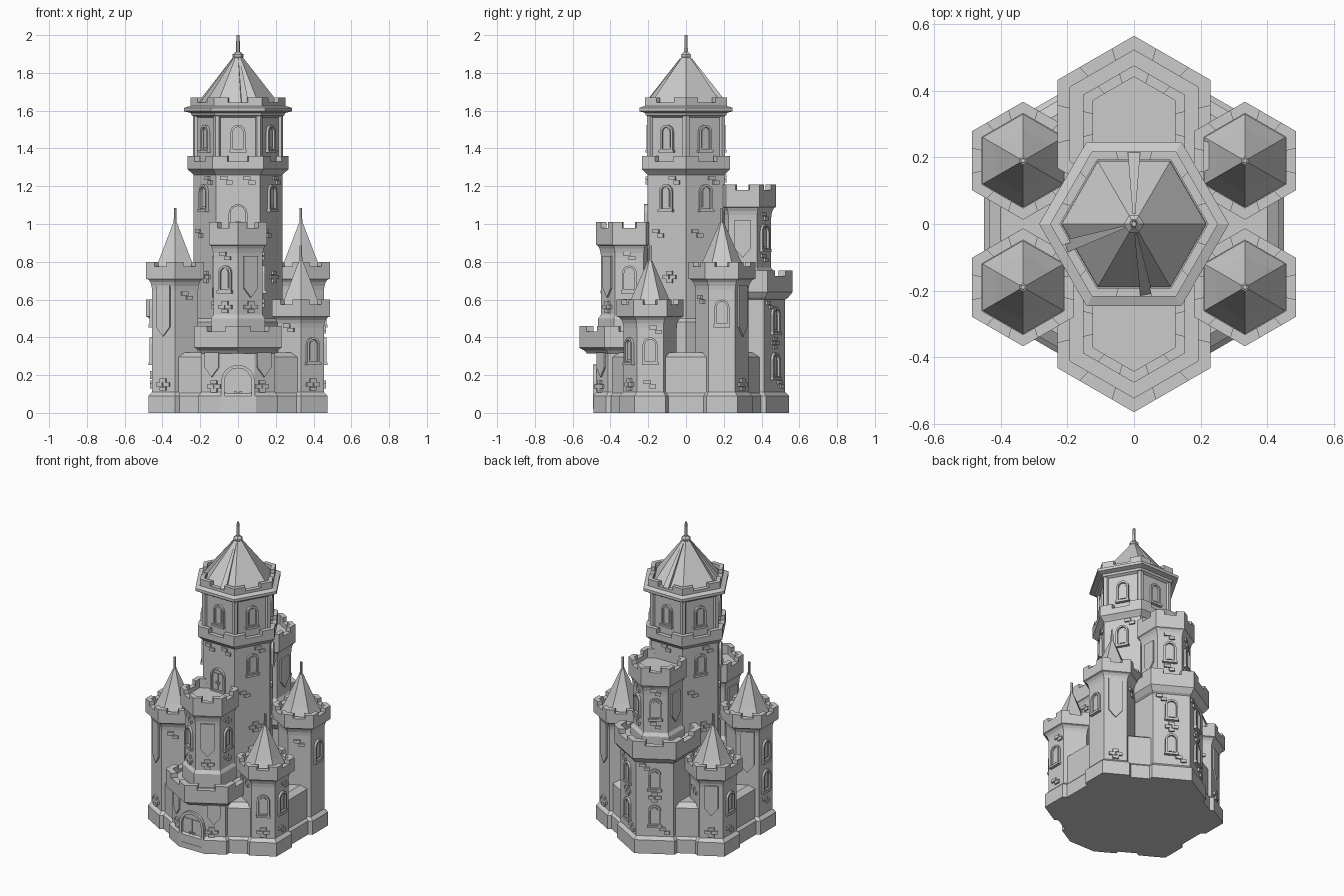
import bpy, bmesh, math
from mathutils import Matrix, Vector

if "Cube" in bpy.data.objects:
    bpy.data.objects.remove(bpy.data.objects["Cube"])

C30 = math.cos(math.pi / 6)


def finish(bm, name):
    bmesh.ops.recalc_face_normals(bm, faces=bm.faces)
    me = bpy.data.meshes.new(name)
    bm.to_mesh(me)
    bm.free()
    ob = bpy.data.objects.new(name, me)
    bpy.context.collection.objects.link(ob)
    return ob


def hexagon(r, rot, cuts=(), c=0.778):
    """Hexagon points; corners listed in cuts are chopped flat at c*r."""
    v = [Vector((r * math.cos(math.radians(rot + 60 * k)), r * math.sin(math.radians(rot + 60 * k)))) for k in range(6)]
    out = []
    for k in range(6):
        if k in cuts:
            t = 2 * (1 - c)
            out += [v[k].lerp(v[k - 1], t), v[k].lerp(v[(k + 1) % 6], t)]
        else:
            out.append(v[k])
    return out


def loft(bm, cx, cy, rot, profile, cuts=(), c=0.778):
    """Hexagonal solid following a list of (radius, z)."""
    rings = [[bm.verts.new((cx + p.x, cy + p.y, z)) for p in hexagon(r, rot, cuts, c)] for r, z in profile]
    for a, b in zip(rings, rings[1:]):
        for i in range(len(a)):
            j = (i + 1) % len(a)
            bm.faces.new((a[i], a[j], b[j], b[i]))
    bm.faces.new(rings[0][::-1])
    bm.faces.new(rings[-1])


def plate(bm, m, outline, n0, n1):
    """Extrude a (u, z) outline outward along a wall normal."""
    a = [bm.verts.new(m @ Vector((n0, u, z))) for u, z in outline]
    b = [bm.verts.new(m @ Vector((n1, u, z))) for u, z in outline]
    for i in range(len(a)):
        j = (i + 1) % len(a)
        bm.faces.new((a[i], a[j], b[j], b[i]))
    bm.faces.new(a[::-1])
    bm.faces.new(b)


def merlons(bm, cx, cy, rot, ro, ri, z0, z1):
    """Bent corner blocks on top of a parapet."""
    o, n = hexagon(ro, rot), hexagon(ri, rot)
    for k in range(6):
        p, q = k - 1, (k + 1) % 6
        pts = [o[k].lerp(o[p], .29), o[k], o[k].lerp(o[q], .29), n[k].lerp(n[q], .29), n[k], n[k].lerp(n[p], .29)]
        lo = [bm.verts.new((cx + v.x, cy + v.y, z0)) for v in pts]
        hi = [bm.verts.new((cx + v.x, cy + v.y, z1)) for v in pts]
        for i in range(6):
            j = (i + 1) % 6
            bm.faces.new((lo[i], lo[j], hi[j], hi[i]))
        for s in (lo, hi):
            bm.faces.new((s[0], s[1], s[4], s[5]))
            bm.faces.new((s[1], s[2], s[3], s[4]))


def flare(r0, r1, z0, z1):
    return [(r1 - (r1 - r0) * math.cos(t * math.pi / 8), z0 + (z1 - z0) * math.sin(t * math.pi / 8)) for t in range(5)]


def parapet(ro, ri, top, floor, notch=.025):
    return [(ro, top - notch), (ri, top - notch), (ri, floor)]


def wall_frame(cx, cy, ang, apothem, z):
    return Matrix.Translation((cx, cy, z)) @ Matrix.Rotation(math.radians(ang), 4, 'Z') @ Matrix.Translation((apothem, 0, 0))


def arch(w, h):
    """Round-topped outline with its foot at z = 0."""
    r = w / 2
    return [(-r, 0), (r, 0)] + [(r * math.cos(i * math.pi / 8), h - r + r * math.sin(i * math.pi / 8)) for i in range(9)][1 if h <= r else 0:]


def arch_frame(bm, m, w, h, t, depth):
    o = arch(w, h)
    n = [(u * (1 - 2 * t / w), t if i < 2 else (h - w / 2) + (z - h + w / 2) * (1 - 2 * t / w)) for i, (u, z) in enumerate(o)]
    sets = [[bm.verts.new(m @ Vector((d, u, z))) for u, z in s] for s, d in ((o, -.01), (o, depth), (n, depth), (n, .001))]
    for a, b in zip(sets, sets[1:]):
        for i in range(len(a)):
            j = (i + 1) % len(a)
            bm.faces.new((a[i], a[j], b[j], b[i]))
    bm.faces.new(sets[-1])


def box(bm, m, u, z, w, h, n1):
    plate(bm, m, [(u - w / 2, z - h / 2), (u + w / 2, z - h / 2), (u + w / 2, z + h / 2), (u - w / 2, z + h / 2)], -.01, n1)


windows, shields, stones = bmesh.new(), bmesh.new(), bmesh.new()


def decorate(cx, cy, apothem, items):
    """Items are (kind, wall angle, z centre) with optional sideways offset."""
    for kind, ang, z, *u in items:
        m = wall_frame(cx, cy, ang, apothem, z)
        if u:
            m = m @ Matrix.Translation((0, u[0], 0))
        if kind == 'win':
            m = m @ Matrix.Translation((0, 0, -.07))
            arch_frame(windows, m, .078, .14, .012, .014)
            box(windows, m, 0, 0, .088, .014, .02)
            plate(windows, m, arch(.034, .1)[:2] and [(a, b + .02) for a, b in arch(.034, .1)], -.01, .006)
        elif kind == 'cross':
            for a, b, w in ((0, .022, .036), (-.021, 0, .038), (.021, 0, .038), (0, -.022, .036)):
                box(stones, m, a, b, w, .02, .011)
        elif kind == 'pair':
            for a, b, w in ((-.014, .012, .04), (.014, -.011, .036)):
                box(stones, m, a, b, w, .02, .011)
        else:
            h = kind / 2
            plate(shields, m, [(-.042, h), (-.042, -h + .05), (0, -h), (.042, -h + .05), (.042, h)], -.01, .009)


# Curtain wall joining the outer towers
bm = bmesh.new()
loft(bm, 0, 0, 30, [(.45 / C30, 0), (.45 / C30, .09), (.435 / C30, .105), (.435 / C30, .295), (.40 / C30, .32)], (1, 4), .86)
finish(bm, 'curtain_wall')

# Four corner towers with pointed roofs
corners = {
    'front_left': (-.333, -.19, .8, [(.27, 240, .54), ('cross', 240, .15), ('pair', 300, .62), ('pair', 300, .14),
                                    ('win', 180, .53), ('win', 180, .33), ('pair', 180, .2), (.27, 120, .54), ('cross', 120, .15)]),
    'front_right': (.333, -.19, .6, [('pair', 240, .45), ('pair', 240, .14), ('win', 300, .33), ('cross', 300, .15),
                                    ('win', 0, .33), ('pair', 0, .15), ('pair', 0, .44, .03)]),
    'back_right': (.333, .19, .8, [('win', 0, .53), (.27, 60, .54), ('cross', 60, .15), ('pair', 300, .6), ('pair', 120, .62)]),
    'back_left': (-.333, .19, .6, [(.2, 120, .36), ('cross', 120, .15), ('win', 180, .33), ('pair', 180, .15), ('pair', 60, .4)]),
}
for name, (x, y, t, items) in corners.items():
    bm = bmesh.new()
    loft(bm, x, y, 30, [(.164, 0), (.164, .09), (.141, .11)] + flare(.141, .177, t - .15, t - .09) + parapet(.177, .142, t, t - .08))
    merlons(bm, x, y, 30, .177, .142, t - .025, t)
    finish(bm, name + '_tower')
    bm = bmesh.new()
    loft(bm, x, y, 30, [(.14, t - .085), (.14, t - .075), (.098, t + .01), (.012, t + .205)])
    loft(bm, x, y, 30, [(.009, t + .19), (.007, t + .285)])
    finish(bm, name + '_roof')
    decorate(x, y, .141 * C30, items)

# Front gatehouse: flat-fronted body, balcony and upper turret
bm = bmesh.new()
loft(bm, 0, -.3, 30, [(.245, 0), (.245, .09), (.225, .11), (.225, .34)], (4,))
finish(bm, 'gatehouse')
bm = bmesh.new()
loft(bm, 0, -.3, 30, [(.225, .315), (.238, .33), (.265, .345)] + parapet(.265, .222, .46, .41, .03))
merlons(bm, 0, -.3, 30, .265, .222, .43, .46)
finish(bm, 'gate_balcony')
decorate(0, -.3, .225 * C30, [(.13, 240, .255, -.045), (.13, 300, .255, .045), ('cross', 240, .14, -.03), ('cross', 300, .14, .03)])

for name, y, base, t in (('front_turret', -.3, .4, 1.01), ('back_turret', .3, .65, 1.21)):
    bm = bmesh.new()
    loft(bm, 0, y, 30, [(.165, base), (.165, base + .1), (.15, base + .12)] + flare(.15, .176, t - .19, t - .12) + parapet(.176, .142, t, t - .06, .03))
    merlons(bm, 0, y, 30, .176, .142, t - .03, t)
    finish(bm, name)
decorate(0, -.3, .15 * C30, [('win', 240, .71), ('pair', 240, .83), ('cross', 240, .56), (.22, 300, .72), ('cross', 300, .56),
                             ('win', 0, .71), ('pair', 0, .83), ('pair', 0, .58), (.22, 180, .72), ('pair', 180, .57)])

# Back keep below its turret
bm = bmesh.new()
loft(bm, 0, .3, 30, [(.245, 0), (.245, .09), (.225, .11), (.225, .6), (.24, .61), (.265, .64)] + parapet(.265, .222, .755, .7, .03))
merlons(bm, 0, .3, 30, .265, .222, .725, .755)
finish(bm, 'back_keep')
decorate(0, .3, .225 * C30, [(k, a, z) for a in (60, 120) for k, z in (('win', .25), ('win', .49), ('cross', .37))]
         + [('pair', a, z, u) for a in (60, 120) for z, u in ((.15, .06), (.57, -.06))])
decorate(0, .3, .15 * C30, [('win', 60, .93), ('win', 120, .93), (.2, 0, .92), (.2, 180, .92),
                            ('pair', 60, 1.04), ('pair', 120, 1.04), ('pair', 60, .82), ('pair', 120, .82)])

# Central tower: shaft, gallery, lantern storey and crown
bm = bmesh.new()
loft(bm, 0, 0, 0, [(.255, 0), (.255, .48), (.235, .5), (.235, 1.26), (.245, 1.27), (.268, 1.29)] + parapet(.268, .236, 1.36, 1.31, .03))
merlons(bm, 0, 0, 0, .268, .236, 1.33, 1.36)
finish(bm, 'central_tower')
bm = bmesh.new()
loft(bm, 0, 0, 0, [(.225, 1.3), (.225, 1.565), (.245, 1.575), (.25, 1.588), (.285, 1.597), (.285, 1.615), (.252, 1.625)]
     + parapet(.252, .222, 1.67, 1.62, .027))
merlons(bm, 0, 0, 0, .252, .222, 1.643, 1.67)
for p in hexagon(.219, 0):
    loft(bm, p.x, p.y, 0, [(.02, 1.3), (.02, 1.575)])
finish(bm, 'lantern_storey')
decorate(0, 0, .225 * C30, [('win', 30 + 60 * k, 1.455) for k in range(6)])
decorate(0, 0, .235 * C30, [(k, a, z, u) for a in (30, 150, 210, 330) for k, z, u in
                            (('win', 1.14, 0), ('pair', 1.23, .05), ('pair', .95, -.05), ('cross', .72, .02))]
         + [('pair', 270, 1.23, -.06), ('pair', 270, 1.23, .06), ('pair', 90, 1.24, 0)])

# Main roof with finial and thin tapering ribs
bm = bmesh.new()
loft(bm, 0, 0, 0, [(.218, 1.625), (.215, 1.64), (.02, 1.89)])
loft(bm, 0, 0, 0, [(.02, 1.875), (.03, 1.885), (.03, 1.897), (.015, 1.91)])
loft(bm, 0, 0, 0, [(.012, 1.9), (.008, 2.0)])
for ang in (90, 198, 280):
    m = Matrix.Rotation(math.radians(ang), 4, 'Z')
    top, bot = [], []
    for r, w, z in ((.03, .004, 1.875), (.215, .019, 1.64)):
        for s in (-1, 1):
            top.append(bm.verts.new(m @ Vector((r, s * w, z + .004))))
            bot.append(bm.verts.new(m @ Vector((r, s * w, z - .03))))
    loop = (0, 1, 3, 2)
    bm.faces.new([top[i] for i in loop])
    bm.faces.new([bot[i] for i in loop])
    for i, j in zip(loop, loop[1:] + loop[:1]):
        bm.faces.new((top[i], top[j], bot[j], bot[i]))
finish(bm, 'main_roof')

# Gate and balcony doors
for name, ang_y, ap, z, w, h in (('gate_door', -.3, .175, .02, .18, .235), ('balcony_door', 0, .235 * C30, .95, .1, .155)):
    bm = bmesh.new()
    m = wall_frame(0, ang_y, 270, ap, z)
    arch_frame(bm, m, w, h, w * .1, .018)
    for s in (-1, 1):
        box(bm, m, s * w * .19, h * .4, w * .34, h * .72, .006)
        box(bm, m, s * w * .08, h * .38, .012, .014, .014)
    finish(bm, name)

finish(windows, 'windows')
finish(shields, 'wall_shields')
finish(stones, 'accent_stones')
